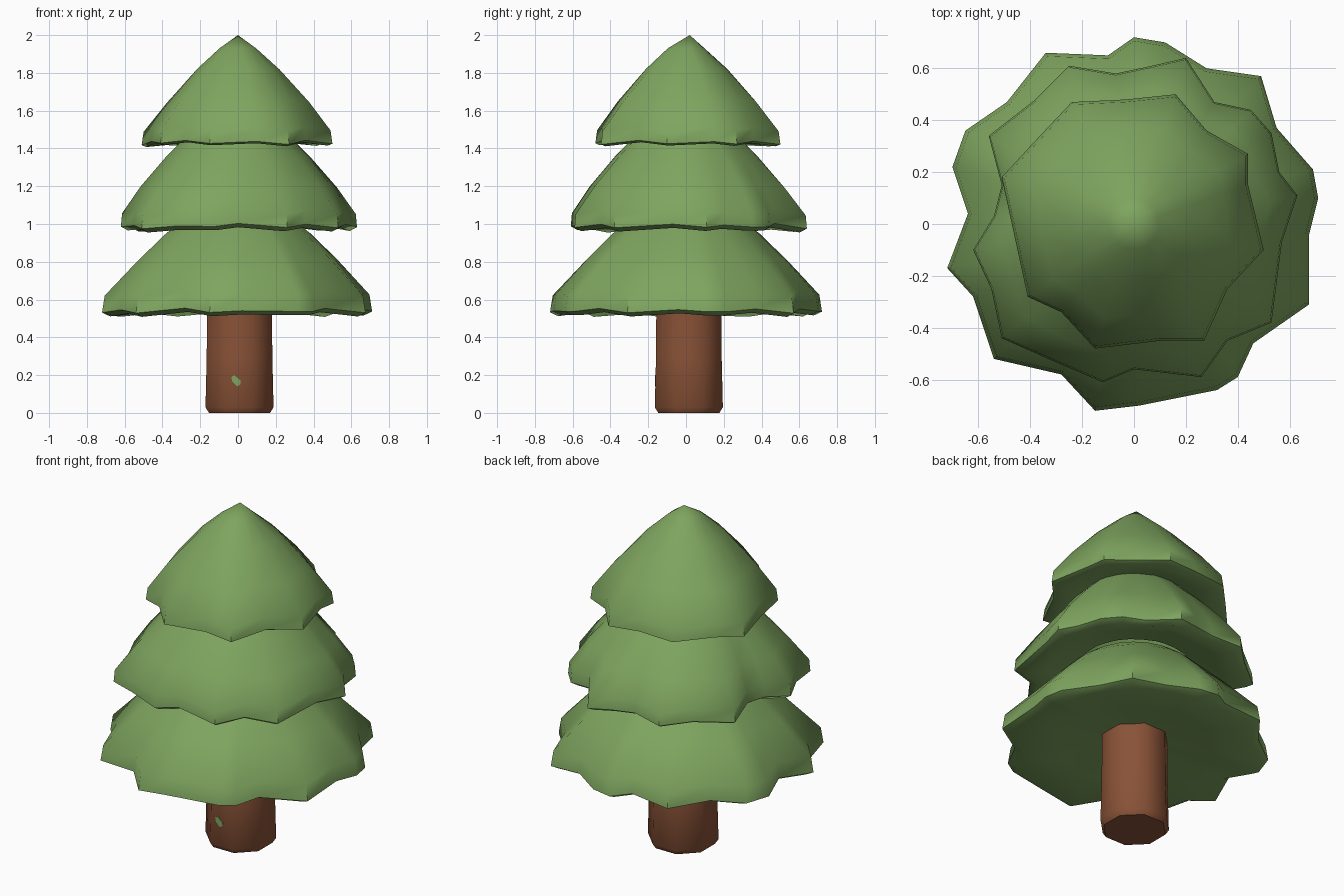
import bpy, bmesh, math
from mathutils import Vector

if "Cube" in bpy.data.objects:
    bpy.data.objects.remove(bpy.data.objects["Cube"])


def material(name, rgb):
    m = bpy.data.materials.new(name)
    m.diffuse_color = (*rgb, 1)
    m.use_nodes = True
    m.node_tree.nodes["Principled BSDF"].inputs["Base Color"].default_value = m.diffuse_color
    return m


GREEN = material("needle green", (0.21, 0.375, 0.115))
BROWN = material("bark brown", (0.25, 0.085, 0.038))


def loft(name, rings, mat, apex=None, cap_bottom=False, angle=50):
    """Skin a stack of equally sized rings, listed from the bottom up."""
    bm = bmesh.new()
    loops = [[bm.verts.new(p) for p in ring] for ring in rings]
    n = len(loops[0])
    for a, b in zip(loops, loops[1:]):
        for i in range(n):
            j = (i + 1) % n
            bm.faces.new((a[i], a[j], b[j], b[i]))
    if apex:
        tip = bm.verts.new(apex)
        for i in range(n):
            bm.faces.new((loops[-1][i], loops[-1][(i + 1) % n], tip))
    if cap_bottom:
        bm.faces.new(loops[0][::-1])
    me = bpy.data.meshes.new(name)
    bm.to_mesh(me)
    bm.free()
    ob = bpy.data.objects.new(name, me)
    bpy.context.collection.objects.link(ob)
    me.materials.append(mat)
    bpy.context.view_layer.objects.active = ob
    ob.select_set(True)
    bpy.ops.object.shade_smooth_by_angle(angle=math.radians(angle))
    ob.select_set(False)
    return ob


def tier(name, outline, profile, apex=None):
    """Profile rows: mean radius, height, raggedness (1 = full outline)."""
    pts = [Vector(p) for p in outline]
    mean = sum(p.length for p in pts) / len(pts)
    rings = []
    for radius, z, ragged in profile:
        ring = []
        for p in pts:
            dev = (p.length / mean - 1) * ragged
            q = p.normalized() * radius * mean * (1 + dev)
            ring.append((q.x, q.y, z - 0.25 * dev * mean))
        rings.append(ring)
    loft(name, rings, GREEN, apex)


# Ragged rims of the three foliage tiers, counter-clockwise from +x
low = [(.71, .10), (.69, .21), (.55, .37), (.49, .57), (.28, .60), (.12, .70),
       (0, .72), (-.10, .65), (-.34, .66), (-.49, .47), (-.65, .36), (-.70, .22),
       (-.64, .04), (-.72, -.17), (-.62, -.28), (-.54, -.52), (-.28, -.58),
       (-.15, -.72), (.02, -.70), (.32, -.64), (.40, -.59), (.46, -.46),
       (.675, -.31), (.675, -.04)]
mid = [(.63, .11), (.56, .20), (.53, .35), (.45, .44), (.31, .47), (.20, .64),
       (.07, .61), (-.07, .58), (-.25, .61), (-.38, .48), (-.56, .34), (-.51, .15),
       (-.54, .03), (-.62, -.10), (-.55, -.25), (-.51, -.44), (-.33, -.52),
       (-.12, -.61), (0, -.56), (.26, -.59), (.36, -.45), (.53, -.38), (.57, -.07)]
top = [(.50, -.10), (.44, .15), (.44, .27), (.28, .36), (.16, .50), (-.03, .48),
       (-.24, .47), (-.40, .30), (-.51, .18), (-.46, -.05), (-.41, -.28),
       (-.28, -.34), (-.15, -.48), (.10, -.45), (.27, -.45), (.36, -.25)]

# Foliage tiers: underside, lip, then sloping upper surface
tier("lower_foliage", low,
     [(.20, .57, .1), (.60, .55, .5), (.94, .52, 1), (1, .54, 1), (.98, .63, 1),
      (.75, .81, .7), (.55, .95, .4), (.42, 1.02, .2)])
tier("middle_foliage", mid,
     [(.50, 1.03, .2), (.75, 1.0, .6), (.94, .97, 1), (1, .99, 1), (.99, 1.06, 1),
      (.84, 1.20, .7), (.62, 1.36, .4), (.44, 1.47, .2)])
tier("upper_foliage", top,
     [(.55, 1.46, .2), (.75, 1.43, .6), (.95, 1.42, 1), (1, 1.43, 1), (.98, 1.50, 1),
      (.76, 1.65, .7), (.45, 1.82, .4), (.2, 1.93, .2)], apex=(0, .02, 2.0))


# Trunk: uneven eight-sided column with a chamfered foot
def trunk_ring(r, z):
    return [(.008 + r * math.cos(a), .015 + r * math.sin(a), z)
            for a in (math.tau * (k + .5) / 8 for k in range(8))]


loft("trunk", [trunk_ring(.175, 0), trunk_ring(.195, .03), trunk_ring(.188, .30),
               trunk_ring(.186, .60)], BROWN, cap_bottom=True)

# Small green fleck on the front of the trunk
fleck = [(-.035, .19), (-.03, .165), (-.005, .14), (.012, .15), (.015, .17), (-.02, .20)]
loft("trunk_fleck", [[(x, -.158, z) for x, z in fleck],
                     [(x, -.165, z) for x, z in fleck]][::-1], GREEN, cap_bottom=True)
